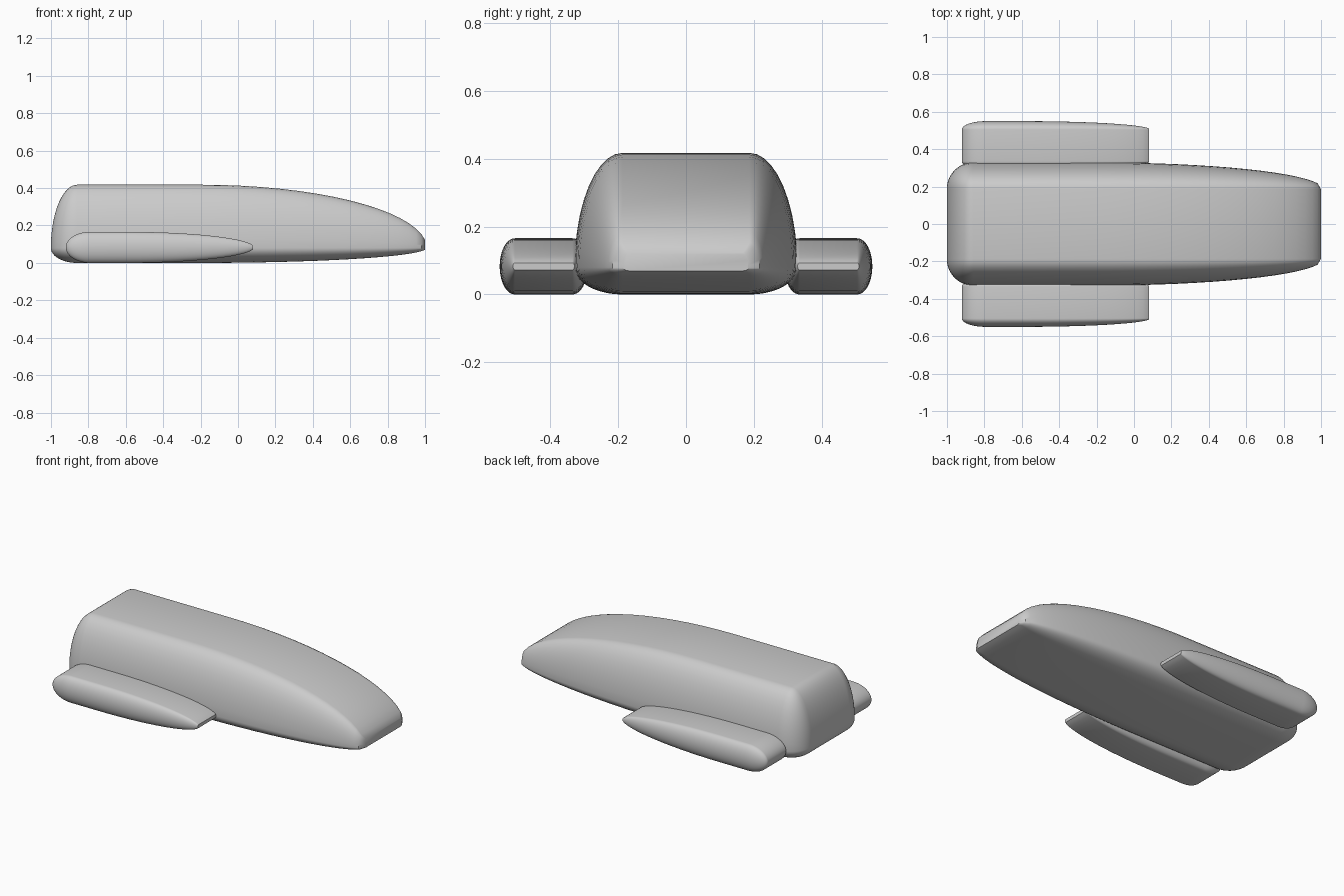
import bpy, bmesh
from math import sin, cos, pi, asin, radians

cube = bpy.data.objects.get("Cube")
if cube:
    bpy.data.objects.remove(cube, do_unlink=True)

grey = bpy.data.materials.new("light_grey")
grey.use_nodes = True
colour = (0.6, 0.6, 0.6, 1)
grey.diffuse_color = colour
grey.node_tree.nodes["Principled BSDF"].inputs["Base Color"].default_value = colour


def stations(rear, rear_mid, front_mid, front, steps):
    """Positions along x with a swell factor: elliptical tail, straight middle, elliptical nose."""
    result = []
    tail, nose = (rear_mid - rear) * 1.004, (front - front_mid) * 1.008
    limit = asin(1 / 1.004)
    for i in range(steps + 1):
        a = limit * (1 - i / steps)
        result.append((rear_mid - tail * sin(a), cos(a)))
    limit = asin(1 / 1.008)
    for i in range(steps + 1):
        a = limit * i / steps
        result.append((front_mid + nose * sin(a), cos(a)))
    return result


def section(x, k, centre, flat, bulge, waist, rise, steps=10):
    """Cross-section: flat top and bottom joined by elliptical sides."""
    side = []
    for i in range(2 * steps + 1):
        a = pi / 2 - pi / 2 * i / steps
        height = rise if a > 0 else waist
        side.append((flat + bulge * k * cos(a), waist + height * k * sin(a)))
    return ([(x, centre + y, z) for y, z in side]
            + [(x, centre - y, z) for y, z in reversed(side)])


def loft(name, rings):
    bm = bmesh.new()
    loops = [[bm.verts.new(p) for p in ring] for ring in rings]
    count = len(loops[0])
    for a, b in zip(loops, loops[1:]):
        for i in range(count):
            j = (i + 1) % count
            bm.faces.new((a[i], a[j], b[j], b[i]))
    bm.faces.new(loops[0])
    bm.faces.new(loops[-1])
    bmesh.ops.recalc_face_normals(bm, faces=bm.faces)
    mesh = bpy.data.meshes.new(name)
    bm.to_mesh(mesh)
    bm.free()
    mesh.materials.append(grey)
    obj = bpy.data.objects.new(name, mesh)
    bpy.context.collection.objects.link(obj)
    bpy.ops.object.select_all(action='DESELECT')
    obj.select_set(True)
    bpy.context.view_layer.objects.active = obj
    bpy.ops.object.shade_smooth_by_angle(angle=radians(35))
    return obj


# Main hull, with its flat width pinched slightly at the nose tip
path = stations(-1, -0.86, -0.2, 1, 16)
rings = []
for x, k in path:
    flat = 0.168 if x > 0.995 else 0.187
    rings.append(section(x, k, 0, flat, 0.142, 0.08, 0.338))
loft("hull", rings)

# Side pods
for name, side in (("right_pod", -1), ("left_pod", 1)):
    loft(name, [section(x, k, side * 0.42, 0.085, 0.045, 0.083, 0.083)
                for x, k in stations(-0.92, -0.79, -0.6, 0.08, 14)])
